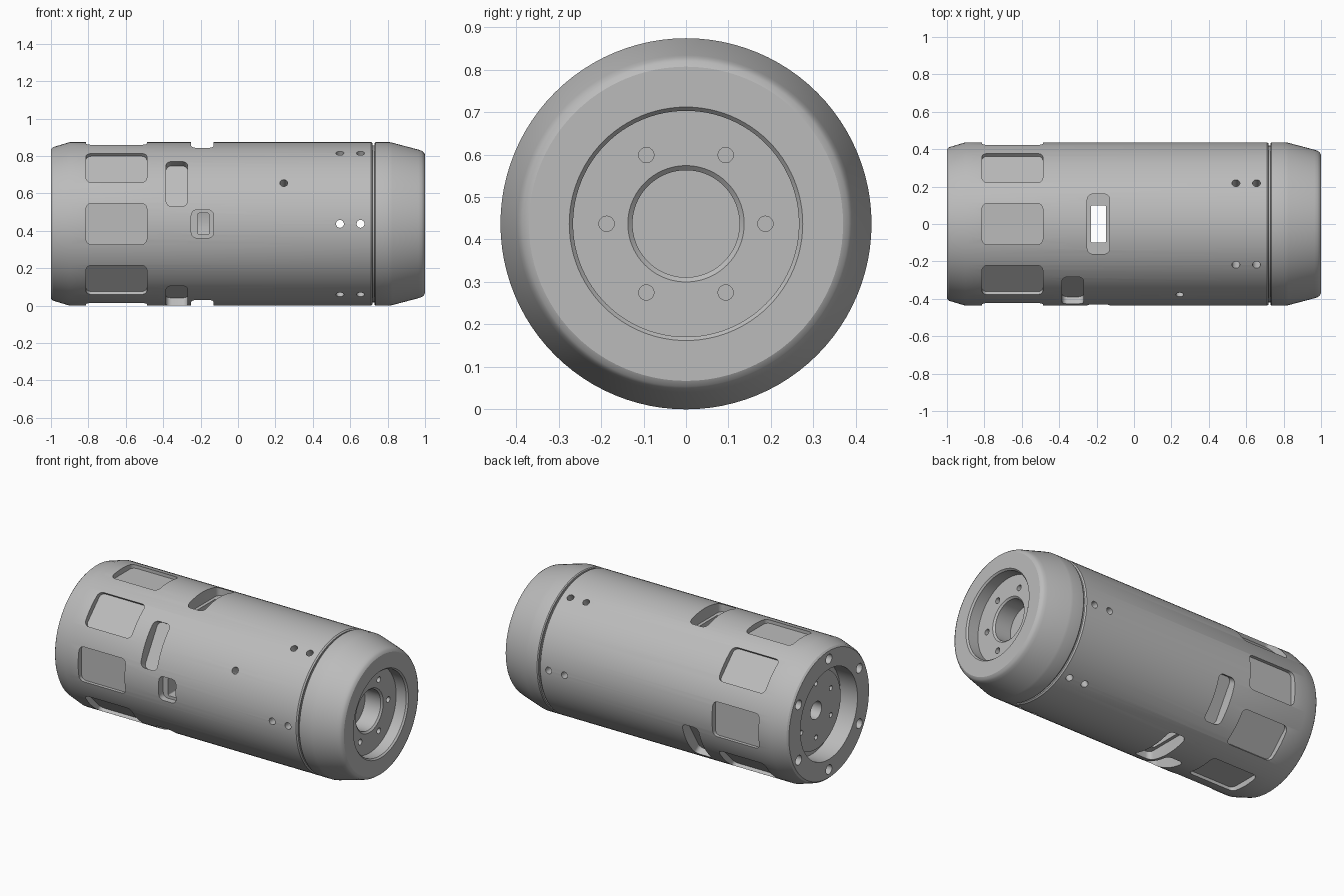
import bpy, bmesh, math
from mathutils import Vector

if "Cube" in bpy.data.objects:
    bpy.data.objects.remove(bpy.data.objects["Cube"])

R = 0.437                      # shell radius, also the height of the axis
AXIS = Vector((0, 0, R))
X = Vector((1, 0, 0))

grey = bpy.data.materials.new("metal_grey")
grey.use_nodes = True
colour = (0.5, 0.5, 0.5, 1)
grey.diffuse_color = colour
grey.node_tree.nodes["Principled BSDF"].inputs["Base Color"].default_value = colour


def make_object(name, bm):
    bmesh.ops.remove_doubles(bm, verts=bm.verts, dist=1e-5)
    bmesh.ops.recalc_face_normals(bm, faces=bm.faces)
    mesh = bpy.data.meshes.new(name)
    bm.to_mesh(mesh)
    bm.free()
    mesh.materials.append(grey)
    obj = bpy.data.objects.new(name, mesh)
    bpy.context.collection.objects.link(obj)
    return obj


def lathe(name, profile, closed=False):
    """Turn (x, radius) points around the long axis."""
    bm = bmesh.new()
    verts = [bm.verts.new(AXIS + Vector((x, 0, r))) for x, r in profile]
    edges = [bm.edges.new(pair) for pair in zip(verts, verts[1:])]
    if closed:
        edges.append(bm.edges.new((verts[-1], verts[0])))
    bmesh.ops.spin(bm, geom=verts + edges, cent=AXIS, axis=X,
                   angle=math.tau, steps=96, use_duplicate=False)
    return make_object(name, bm)


def rounded_rect(w, h, r, steps=6):
    points = []
    for i, (sx, sy) in enumerate([(1, 1), (-1, 1), (-1, -1), (1, -1)]):
        for k in range(steps + 1):
            a = math.pi / 2 * (i + k / steps)
            points.append((sx * (w / 2 - r) + r * math.cos(a),
                           sy * (h / 2 - r) + r * math.sin(a)))
    return points


def prism(bm, outline, origin, u, v, n, start, end):
    rings = [[bm.verts.new(origin + u * a + v * b + n * d) for a, b in outline]
             for d in (start, end)]
    bm.faces.new(rings[0])
    bm.faces.new(rings[1])
    count = len(outline)
    for i in range(count):
        j = (i + 1) % count
        bm.faces.new((rings[0][i], rings[0][j], rings[1][j], rings[1][i]))


def cut(target, bm):
    cutter = make_object("cutter", bm)
    cutter.hide_render = True
    mod = target.modifiers.new("cut", 'BOOLEAN')
    mod.operation, mod.solver, mod.object = 'DIFFERENCE', 'EXACT', cutter
    bpy.context.view_layer.objects.active = target
    bpy.ops.object.modifier_apply(modifier=mod.name)
    bpy.data.objects.remove(cutter)


def cut_side(target, angles, centres, w, h, r, floor):
    """Cut rounded openings into the shell; angle 0 is front, 90 is top."""
    bm = bmesh.new()
    for angle in angles:
        a = math.radians(angle)
        n = Vector((0, -math.cos(a), math.sin(a)))
        t = Vector((0, math.sin(a), math.cos(a)))
        for x in centres:
            prism(bm, rounded_rect(w, h, r), AXIS + X * x, X, t, n, floor, 0.5)
    cut(target, bm)


def cut_end(target, radius, r, x0, x1, first=0):
    """Cut a ring of six round holes along the axis."""
    bm = bmesh.new()
    for i in range(6):
        a = math.radians(first + 60 * i)
        centre = AXIS + Vector((0, math.cos(a), math.sin(a))) * radius
        prism(bm, rounded_rect(2 * r, 2 * r, r * 0.999), centre,
              Vector((0, 1, 0)), Vector((0, 0, 1)), X, x0, x1)
    cut(target, bm)


# Hollow shell with a bevelled rear rim
shell = lathe("shell", [(-1, 0.285), (-1, 0.4), (-0.99, 0.41), (-0.9, R),
                        (0.712, R), (0.72, 0.43), (0.72, 0.285)], closed=True)
# Eight rounded grip pockets
cut_side(shell, range(0, 360, 45), [-0.65], 0.325, 0.22, 0.03, 0.402)
# Long side recesses
cut_side(shell, [31, 211, 292], [-0.327], 0.115, 0.28, 0.03, 0.37)
# Top and bottom slots, stepped and opening into the bore
cut_side(shell, [90, 270], [-0.19], 0.12, 0.32, 0.03, 0.36)
cut_side(shell, [90, 270], [-0.19], 0.08, 0.2, 0.008, 0.2)
# Small front slot
cut_side(shell, [0], [-0.19], 0.12, 0.15, 0.03, 0.39)
cut_side(shell, [0], [-0.185], 0.06, 0.115, 0.008, 0.2)
# Screw holes around the shell and a single pin hole
cut_side(shell, range(0, 360, 60), [0.545, 0.655], 0.042, 0.042, 0.0209, 0.2)
cut_side(shell, [30], [0.245], 0.042, 0.042, 0.0209, 0.33)
# Bolt holes in the rear rim
cut_end(shell, 0.35, 0.03, -1.1, -0.9, first=30)

# Domed front cap with a stepped socket
cap = lathe("front_cap", [(0.7, 0), (0.7, 0.42), (0.73, 0.42), (0.73, 0.432),
                          (0.736, R), (0.81, R), (0.825, 0.434), (0.965, 0.397),
                          (0.982, 0.391), (0.993, 0.383), (1, 0.37), (1, 0.275),
                          (0.99, 0.266), (0.92, 0.266), (0.92, 0.137),
                          (0.91, 0.126), (0.8, 0.126), (0.8, 0)])
cut_end(cap, 0.187, 0.018, 0.88, 0.96)

# Recessed rear plate with a centre hole
plate = lathe("rear_plate", [(-0.78, 0), (-0.78, 0.287), (-0.88, 0.287),
                             (-0.88, 0.25), (-0.91, 0.245), (-0.91, 0.055),
                             (-0.84, 0.055), (-0.84, 0)])
cut_end(plate, 0.17, 0.015, -1, -0.87, first=30)

for obj in (shell, cap, plate):
    bpy.ops.object.select_all(action='DESELECT')
    obj.select_set(True)
    bpy.context.view_layer.objects.active = obj
    bpy.ops.object.shade_smooth_by_angle(angle=math.radians(28))
